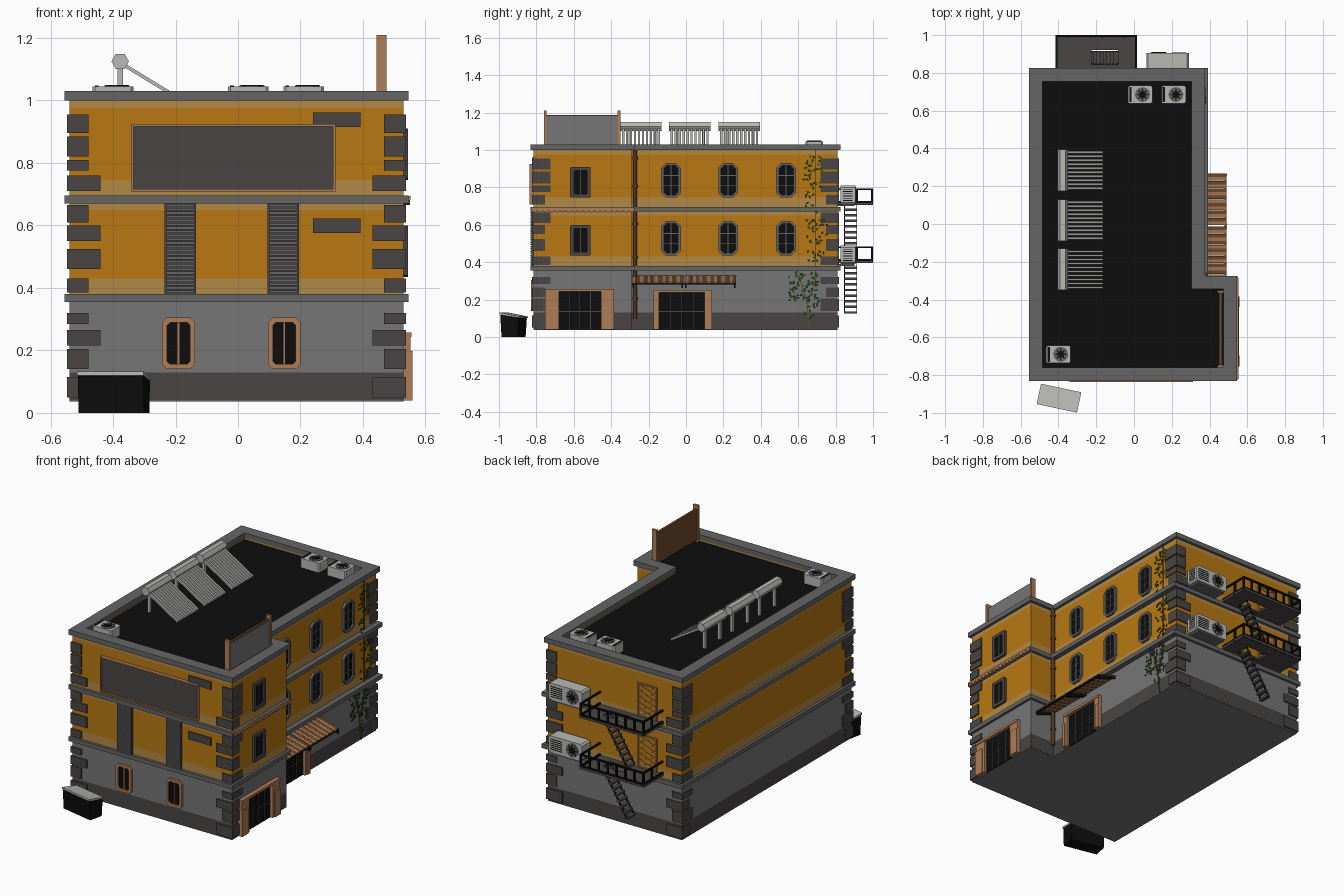
import bpy, bmesh, math, random
from mathutils import Vector

random.seed(4)
if "Cube" in bpy.data.objects:
    bpy.data.objects.remove(bpy.data.objects["Cube"])


def material(name, r, g, b):
    m = bpy.data.materials.new(name)
    m.use_nodes = True
    m.diffuse_color = (r, g, b, 1)
    m.node_tree.nodes["Principled BSDF"].inputs["Base Color"].default_value = (r, g, b, 1)
    return m


ORANGE = material("orange plaster", .48, .19, .006)
OCHRE = material("pale ochre", .45, .25, .06)
GREY = material("wall grey", .18, .18, .18)
STONE = material("dark stone", .068, .06, .06)
TRIM = material("trim grey", .13, .13, .13)
BROWN = material("tan brown", .42, .2, .095)
DARK = material("dark brown", .16, .07, .025)
BLACK = material("black", .004, .004, .004)
LIGHT = material("light grey", .48, .48, .46)
GREEN = material("leaf green", .03, .11, .012)

# Wall planes: (a, b) lies on the wall, h is the distance outward
FRONT, RIGHT, RECESS, BACK, LEFT, NOTCH = -.815, .53, .36, .81, -.54, -.29
MAPS = {
    "up": lambda a, b, h: (a, b, h),
    "front": lambda a, b, h: (a, FRONT - h, b),
    "right": lambda a, b, h: (RIGHT + h, a, b),
    "recess": lambda a, b, h: (RECESS + h, a, b),
    "back": lambda a, b, h: (a, BACK + h, b),
    "along_y": lambda a, b, h: (a, h, b),
    "along_x": lambda a, b, h: (h, a, b),
}


def rect(a0, a1, b0, b1):
    return [(a0, b0), (a1, b0), (a1, b1), (a0, b1)]


def cut_rect(a0, a1, b0, b1, c):
    return [(a0 + c, b0), (a1 - c, b0), (a1, b0 + c), (a1, b1 - c),
            (a1 - c, b1), (a0 + c, b1), (a0, b1 - c), (a0, b0 + c)]


def disc(a, b, radius, n=12, inner=1):
    return [(a + math.cos(2 * math.pi * i / n) * radius * (inner if i % 2 else 1),
             b + math.sin(2 * math.pi * i / n) * radius * (inner if i % 2 else 1)) for i in range(n)]


class Part:
    """Collects prisms and boxes into one named object."""
    def __init__(self, name):
        self.name, self.bm, self.mats = name, bmesh.new(), []

    def face(self, verts, mat):
        if mat not in self.mats:
            self.mats.append(mat)
        self.bm.faces.new(verts).material_index = self.mats.index(mat)

    def prism(self, mat, outer, h0, h1, side="up", inner=None):
        f, n = MAPS[side], len(outer)
        loop = lambda pts, h: [self.bm.verts.new(f(a, b, h)) for a, b in pts]
        lo, hi = loop(outer, h0), loop(outer, h1)
        loops = [(lo, hi)]
        if inner:
            ilo, ihi = loop(inner, h0), loop(inner, h1)
            loops += [(ilo, ihi), (lo, ilo), (hi, ihi)]
        else:
            self.face(lo, mat)
            self.face(hi, mat)
        for p, q in loops:
            for i in range(n):
                j = (i + 1) % n
                self.face([p[i], p[j], q[j], q[i]], mat)

    def box(self, mat, a0, a1, b0, b1, h0, h1, side="up"):
        self.prism(mat, rect(a0, a1, b0, b1), h0, h1, side)

    def done(self):
        bmesh.ops.recalc_face_normals(self.bm, faces=self.bm.faces)
        mesh = bpy.data.meshes.new(self.name)
        self.bm.to_mesh(mesh)
        self.bm.free()
        for m in self.mats:
            mesh.materials.append(m)
        ob = bpy.data.objects.new(self.name, mesh)
        bpy.context.collection.objects.link(ob)
        return ob


def footprint(o, extra=0):
    x = RECESS + o + extra
    return [(LEFT - o, FRONT - o), (RIGHT + o, FRONT - o), (RIGHT + o, NOTCH + o),
            (x, NOTCH + o), (x, BACK + o), (LEFT - o, BACK + o)]


# Storeys in coloured bands, cornices and sunken roof
walls = Part("walls")
for mat, z0, z1 in [(STONE, .04, .13), (GREY, .13, .36), (OCHRE, .36, .43), (ORANGE, .43, .65),
                    (OCHRE, .65, .68), (OCHRE, .68, .745), (ORANGE, .745, .975)]:
    walls.prism(mat, footprint(0), z0, z1)
walls.prism(OCHRE, footprint(0), .975, 1.0, inner=footprint(-.05))
walls.prism(GREY, footprint(-.001), .037, .04)
walls.done()
cornices = Part("cornices")
for z0, z1 in [(.355, .38), (.67, .695)]:
    cornices.prism(TRIM, footprint(.016, .015), z0, z1)
cornices.prism(TRIM, footprint(.016), 1.0, 1.03, inner=footprint(-.055))
cornices.done()
roof = Part("roof")
roof.prism(BLACK, footprint(-.04), .97, .988)
roof.done()

# Corner blocks wrapping four corners
quoins = Part("corner_blocks")
blocks = [(.05, .115, 1), (.14, .205, 0), (.215, .265, 1), (.285, .32, 0), (.385, .43, 0), (.46, .525, 1),
          (.55, .6, 1), (.61, .665, 0), (.71, .76, 1), (.775, .81, 0), (.82, .885, 0), (.895, .955, 0)]
for cx, cy, sx, sy in [(LEFT, FRONT, 1, 1), (RIGHT, FRONT, -1, 1), (RECESS, BACK, -1, -1), (LEFT, BACK, 1, -1)]:
    for z0, z1, wide in blocks:
        xs = sorted((cx - sx * .008, cx + sx * (.1 if wide else .062)))
        ys = sorted((cy - sy * .008, cy + sy * (.062 if wide else .09)))
        quoins.box(STONE, *xs, *ys, z0, z1)
quoins.done()


def window(name, side, u, z0, z1, w, cut, border, mat, bars):
    p = Part(name)
    a0, a1 = u - w / 2, u + w / 2
    inner = (a0 + border, a1 - border, z0 + border, z1 - border)
    p.prism(mat, cut_rect(a0, a1, z0, z1, cut), 0, .014, side, cut_rect(*inner, cut * .6))
    p.prism(BLACK, cut_rect(*inner, cut * .6), 0, .004, side)
    p.box(mat, u - .003, u + .003, inner[2], inner[3], 0, .008, side)
    for i in range(bars):
        z = inner[2] + (inner[3] - inner[2]) * (i + 1) / (bars + 1)
        p.box(mat, inner[0], inner[1], z - .002, z + .002, 0, .007, side)
    p.done()


for x in (-.19, .148):
    window("front_window", "front", x, .14, .305, .105, .015, .016, BROWN, 0)
for z in (.435, .745):
    window("side_window", "right", -.565, z, z + .165, .11, .006, .02, STONE, 0)
    for y in (-.08, .225, .535):
        window("octagonal_window", "recess", y, z, z + .185, .105, .026, .014, TRIM, 2)


def doorway(name, side, a0, a1, o0, o1, top):
    p = Part(name)
    p.box(BLACK, o0, o1, .04, top - .015, 0, .005, side)
    for i in range(1, 4):
        u = o0 + (o1 - o0) * i / 4
        p.box(STONE, u - .002, u + .002, .04, top - .015, 0, .008, side)
    p.box(STONE, o0, o1, .135, .139, 0, .007, side)
    p.box(BROWN, a0, o0, .04, top, 0, .022, side)
    p.box(BROWN, o1, a1, .04, top, 0, .022, side)
    p.box(BROWN, a0, a1, top - .015, top, 0, .026, side)
    p.box(BROWN, a0, o0 - .015, .04, top - .06, 0, .028, side)
    p.box(BROWN, o1 + .015, a1, .04, top - .06, 0, .028, side)
    p.done()


doorway("garage_door", "right", -.755, -.385, -.68, -.455, .258)
doorway("entrance_door", "recess", -.175, .14, -.145, .1, .252)

# Front board, rolling shutters and small plaques
board = Part("front_board")
board.prism(BROWN, rect(-.342, .312, .708, .925), 0, .022, "front", rect(-.334, .304, .716, .917))
board.box(STONE, -.334, .304, .716, .917, 0, .014, "front")
board.done()
shutters = Part("shutters")
for x in (-.235, .095):
    shutters.box(STONE, x, x + .1, .38, .67, 0, .01, "front")
    for i in range(24):
        z = .383 + i * .012
        shutters.box(TRIM, x + .004, x + .096, z, z + .009, .01, .016, "front")
shutters.done()
plaques = Part("plaques")
for z in (.575, .915):
    plaques.box(STONE, .24, .392, z, z + .047, 0, .007, "front")
plaques.done()

# Scalloped tile strip and drain pipe
tiles = Part("tile_strip")
tiles.box(BROWN, -.82, -.285, .682, .694, .01, .022, "right")
for i in range(18):
    tiles.prism(BROWN, disc(-.81 + i * .0305, .68, .014, 8), 0, .021, "right")
tiles.done()
pipe = Part("drain_pipe")
pipe.prism(DARK, disc(RECESS + .018, -.272, .011, 8), .1, 1.0)
for z in (.2, .42, .6, .8, .95):
    pipe.prism(DARK, disc(RECESS + .018, -.272, .015, 8), z, z + .012)
pipe.done()

# Striped awning in two halves
awning = Part("awning")
for start in (-.285, -.005):
    for i in range(14):
        y = start + i * .0195
        awning.prism(DARK if i % 2 else BROWN, [(.36, .322), (.49, .288), (.49, .294), (.36, .33)], y, y + .0185, "along_y")
    for y in (start, start + .262):
        awning.prism(BLACK, [(.36, .312), (.492, .262), (.492, .286), (.36, .322)], y, y + .008, "along_y")
awning.box(BLACK, .48, .49, -.295, .268, .28, .29)
awning.done()

# Climbing plant
vine = Part("climbing_plant")
for y0, z0, y1, z1 in [(.66, .04, .64, .2), (.64, .2, .6, .33), (.65, .18, .7, .34), (.69, .3, .69, 1.0)]:
    vine.prism(DARK, [(y0, z0), (y0 + .006, z0), (y1 + .006, z1), (y1, z1)], .001, .006, "recess")
clusters = [(.63, .27, .08, .075, 75), (.67, .15, .04, .05, 12), (.7, .43, .05, .03, 12),
            (.7, .57, .055, .07, 30), (.67, .72, .03, .06, 10), (.68, .88, .05, .09, 36)]
for y, z, sy, sz, count in clusters:
    for i in range(count):
        c = Vector((random.uniform(-1, 1) * sy + y, random.uniform(-1, 1) * sz + z))
        t, h = random.uniform(0, 6.28), random.uniform(.004, .02)
        u = Vector((math.cos(t), math.sin(t))) * .011
        v = Vector((-u.y, u.x)) * .55
        vine.prism(GREEN, [c - u, c + v, c + u, c - v], h, h + .002, "recess")
vine.done()

# Roof sign
sign = Part("roof_sign")
sign.box(DARK, .45, .463, -.75, -.36, 1.0, 1.188)
sign.box(GREY, .463, .467, -.745, -.365, 1.0, 1.182)
for y in (-.76, -.365):
    sign.box(BROWN, .443, .475, y, y + .014, .98, 1.21)
sign.done()

# Solar water heaters
for y in (-.35, -.09, .175):
    solar = Part("solar_heater")
    solar.prism(LIGHT, disc(-.377, 1.125, .028, 6), y, y + .22, "along_y")
    for i in range(10):
        s = y + .008 + i * .0212
        solar.prism(LIGHT, [(-.365, 1.107), (-.36, 1.117), (-.165, .998), (-.17, .988)], s, s + .012, "along_y")
    for s in (y + .03, y + .175):
        solar.box(LIGHT, -.385, -.368, s, s + .017, .985, 1.11)
    solar.done()


def fan(p, a, b, radius, h, side):
    p.prism(TRIM, disc(a, b, radius), h, h + .003, side)
    p.prism(BLACK, disc(a, b, radius * .92, 16, .4), h + .003, h + .005, side)


# Cooling units on roof and back wall
for x, y in [(.033, .685), (.21, .685), (-.4, -.69)]:
    unit = Part("roof_cooling_unit")
    unit.prism(LIGHT, cut_rect(x - .065, x + .065, y - .047, y + .047, .008), .985, 1.045)
    unit.box(BLACK, x - .058, x - .046, y - .04, y + .04, 1.045, 1.047)
    fan(unit, x + .012, y, .04, 1.045, "up")
    unit.done()
for z in (.39, .71):
    unit = Part("wall_cooling_unit")
    unit.prism(LIGHT, cut_rect(.065, .29, z, z + .1, .01), .015, .095, "back")
    unit.box(TRIM, .08, .27, z - .01, z, 0, .09, "back")
    fan(unit, .13, z + .05, .042, .095, "back")
    for i in range(6):
        s = z + .018 + i * .012
        unit.box(BLACK, .2, .275, s, s + .004, .095, .097, "back")
        unit.box(BLACK, .84, .89, s, s + .004, .29, .292, "along_x")
    unit.done()

# Balconies with railings, lattice doors and stairs
for z in (.395, .705):
    bal = Part("balcony")
    bal.prism(STONE, rect(-.415, .015, .81, 1.0), z, z + .012, inner=rect(-.225, -.085, .845, .92))
    for s in (z + .012, z + .08):
        bal.box(BLACK, -.415, .015, .99, 1.0, s, s + .01)
        for x in (-.415, .005):
            bal.box(BLACK, x, x + .01, .81, 1.0, s, s + .01)
    for i in range(8):
        x = -.415 + i * .06
        bal.box(BLACK, x, x + .01, .988, 1.0, z, z + .09)
    for x in (-.415, .005):
        bal.box(BLACK, x, x + .01, .908, .92, z, z + .09)
    bal.done()
    door = Part("balcony_door")
    door.prism(BROWN, rect(-.375, -.245, z + .01, z + .215), 0, .008, "back", rect(-.367, -.253, z + .018, z + .207))
    for i in range(5):
        s = z + .018 + i * .036
        for a, b in ((-.367, -.253), (-.253, -.367)):
            door.prism(BROWN, [(a, s), (b, s + .04), (b, s + .043), (a, s + .003)], 0, .004, "back")
    door.done()
    stairs = Part("stairs")
    for i in range(9):
        x, s = -.085 - i * .018, z - .03 - i * .03
        stairs.box(STONE, x - .024, x, .845, .915, s, s + .013)
    for y in (.845, .911):
        stairs.prism(BLACK, [(-.075, z), (-.085, z), (-.253, z - .27), (-.24, z - .27)], y, y + .004, "along_y")
    stairs.done()

# Rubbish container
bin_part = Part("rubbish_container")
bin_part.prism(BLACK, [(-.043, 0), (.043, 0), (.05, .1), (-.05, .118)], -.107, .107, "along_x")
bin_part.prism(LIGHT, [(-.055, .12), (.055, .102), (.055, .11), (-.055, .132)], -.109, .109, "along_x")
container = bin_part.done()
container.location = (-.397, -.922, 0)
container.rotation_euler.z = math.radians(-12)
